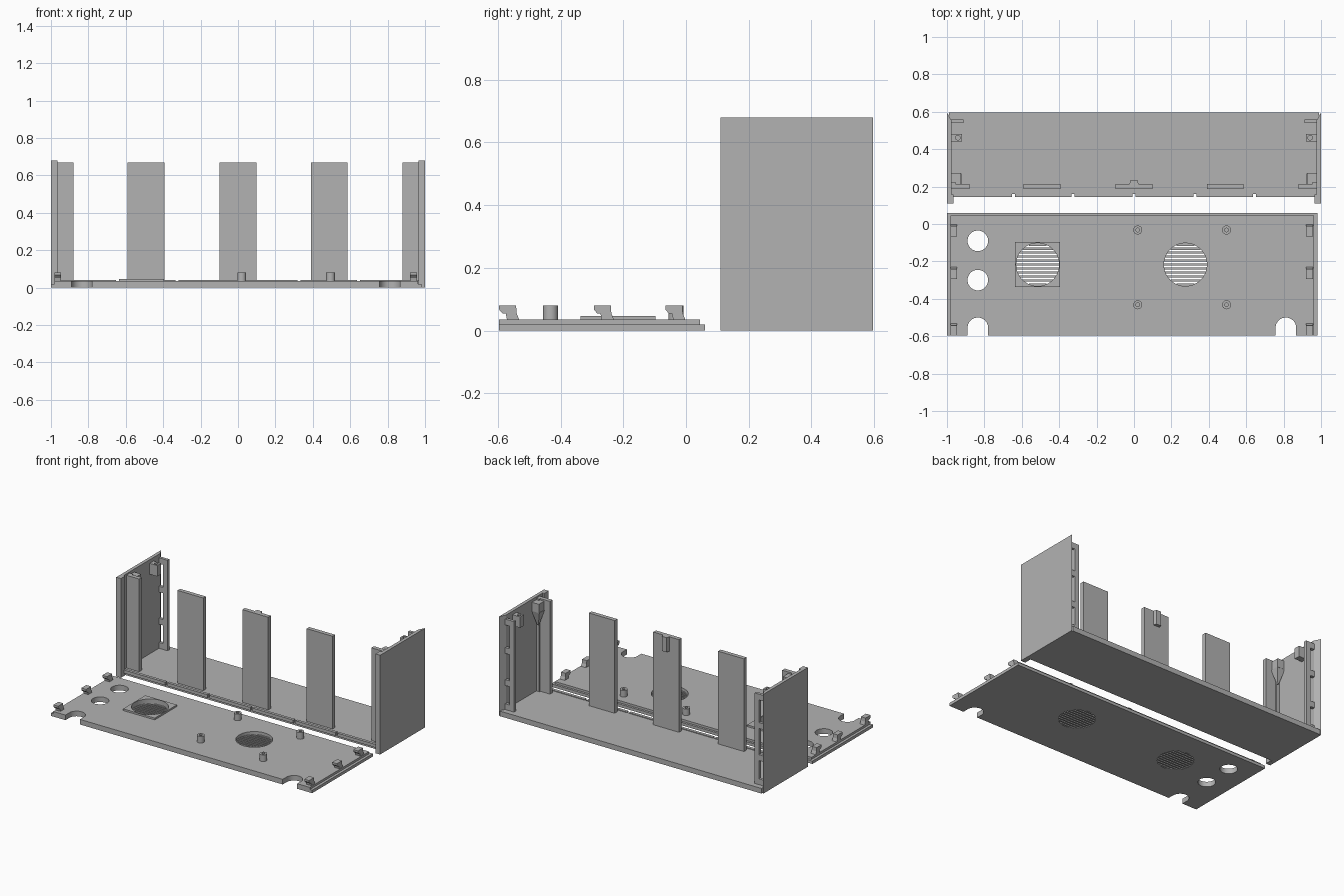
import bpy, bmesh, math
from mathutils import Matrix

cube = bpy.data.objects.get("Cube")
if cube:
    bpy.data.objects.remove(cube, do_unlink=True)

grey = bpy.data.materials.new("plain_grey")
grey.use_nodes = True
GREY = (0.45, 0.45, 0.45, 1)
grey.diffuse_color = GREY
grey.node_tree.nodes["Principled BSDF"].inputs["Base Color"].default_value = GREY


def finish(name, bm):
    bmesh.ops.recalc_face_normals(bm, faces=bm.faces)
    me = bpy.data.meshes.new(name)
    bm.to_mesh(me)
    bm.free()
    me.materials.append(grey)
    ob = bpy.data.objects.new(name, me)
    bpy.context.collection.objects.link(ob)
    return ob


def add_box(bm, x0, x1, y0, y1, z0, z1):
    m = Matrix.Translation(((x0 + x1) / 2, (y0 + y1) / 2, (z0 + z1) / 2))
    m = m @ Matrix.Diagonal((x1 - x0, y1 - y0, z1 - z0, 1))
    bmesh.ops.create_cube(bm, size=1, matrix=m)


def box(name, *dims):
    bm = bmesh.new()
    add_box(bm, *dims)
    return finish(name, bm)


def cylinder(name, x, y, r, z0, z1, sides=40):
    bm = bmesh.new()
    bmesh.ops.create_cone(bm, cap_ends=True, segments=sides, radius1=r, radius2=r,
                          depth=z1 - z0, matrix=Matrix.Translation((x, y, (z0 + z1) / 2)))
    return finish(name, bm)


def prism(name, points, vec):
    """Extrude a closed outline of 3D points along vec."""
    bm = bmesh.new()
    face = bm.faces.new([bm.verts.new(p) for p in points])
    ext = bmesh.ops.extrude_face_region(bm, geom=[face])
    verts = [v for v in ext["geom"] if isinstance(v, bmesh.types.BMVert)]
    bmesh.ops.translate(bm, verts=verts, vec=vec)
    return finish(name, bm)


def cut(target, cutters):
    bpy.context.view_layer.objects.active = target
    for c in cutters:
        mod = target.modifiers.new("cut", 'BOOLEAN')
        mod.operation = 'DIFFERENCE'
        mod.solver = 'EXACT'
        mod.object = c
        bpy.ops.object.modifier_apply(modifier=mod.name)


def smooth(ob):
    bpy.ops.object.select_all(action='DESELECT')
    ob.select_set(True)
    bpy.context.view_layer.objects.active = ob
    bpy.ops.object.shade_smooth_by_angle(angle=math.radians(30))


# Flat panel with a stepped lip and raised square frame
panel = box("panel_base", -1, 0.98, -0.597, 0.06, 0, 0.02)
panel_step = box("panel_step", -0.982, 0.962, -0.597, 0.045, 0.018, 0.035)
frame = box("grille_frame", -0.635, -0.395, -0.337, -0.097, 0.03, 0.047)

# Cutters for round holes, edge notches and grille openings
GRILLES = [(-0.515, -0.217), (0.275, -0.217)]
R = 0.115
cutters = [cylinder("hole_cutter", -0.835, y, 0.055, -0.1, 0.2) for y in (-0.09, -0.30)]
cutters += [cylinder("grille_cutter", x, y, R, -0.1, 0.2) for x, y in GRILLES]
for x in (-0.835, 0.812):
    cutters.append(cylinder("notch_cutter", x, -0.555, 0.055, -0.1, 0.2))
    cutters.append(box("notch_cutter", x - 0.055, x + 0.055, -0.7, -0.555, -0.1, 0.2))
cut(panel, cutters)
cut(panel_step, cutters)
cut(frame, cutters[2:3])
for c in cutters:
    bpy.data.objects.remove(c, do_unlink=True)
for ob in (panel, panel_step, frame):
    smooth(ob)

# Grille slats, each trimmed to the circle
for gx, gy in GRILLES:
    bm = bmesh.new()
    for i in range(-5, 6):
        dy = i * 0.0212
        half = math.sqrt(R * R - dy * dy) + 0.003
        add_box(bm, gx - half, gx + half, gy + dy - 0.0055, gy + dy + 0.0055, 0, 0.015)
    finish("grille_slats", bm)

# Hollow screw bosses
for x in (0.02, 0.495):
    for y in (-0.032, -0.432):
        boss = cylinder("screw_boss", x, y, 0.024, 0.03, 0.08, 24)
        bore = cylinder("bore_cutter", x, y, 0.01, 0.036, 0.2, 24)
        cut(boss, [bore])
        bpy.data.objects.remove(bore, do_unlink=True)
        smooth(boss)

# Snap hooks along both short edges of the panel
HOOK = [(0, 0.03), (-0.01, 0.055), (-0.012, 0.08), (-0.066, 0.08),
        (-0.066, 0.067), (-0.055, 0.055), (-0.045, 0.055), (-0.04, 0.03)]
for x in (-0.982, 0.92):
    for y in (0, -0.228, -0.53):
        prism("snap_hook", [(x, y + dy, z) for dy, z in HOOK], (0.036, 0, 0))

# Case floor and segmented front lip
box("case_floor", -0.99, 0.99, 0.16, 0.597, 0, 0.035)
edges = [-0.99, -0.645, -0.325, 0, 0.325, 0.645, 0.99]
for a, b in zip(edges, edges[1:]):
    box("floor_lip", a + 0.008, b - 0.008, 0.145, 0.165, 0.018, 0.04)

# Upright tongues, the middle one with a catch behind
for x in (-0.492, 0, 0.488):
    box("upright_tongue", x - 0.098, x + 0.098, 0.187, 0.215, 0.03, 0.67)
prism("tongue_catch", [(-0.025, 0.21, 0.67), (0.025, 0.21, 0.67),
                       (0.018, 0.236, 0.67), (-0.018, 0.236, 0.67)], (0, 0, -0.1))

# Side walls with their fittings, mirrored left and right
WALL = [(1, 0.11), (0.965, 0.11), (0.965, 0.157), (0.977, 0.157), (0.977, 0.555), (1, 0.597)]
for s in (-1, 1):
    def side_box(name, x0, x1, *rest):
        a, b = sorted((s * x0, s * x1))
        return box(name, a, b, *rest)

    prism("side_wall", [(s * x, y, 0) for x, y in WALL], (0, 0, 0.68))
    side_box("corner_tongue", 0.88, 0.98, 0.187, 0.215, 0.03, 0.67)
    side_box("corner_rib", 0.955, 0.98, 0.21, 0.225, 0.03, 0.67)
    # rear rail held off the wall by small bridges
    side_box("rear_rail", 0.912, 0.945, 0.54, 0.56, 0.03, 0.655)
    for z in (0.035, 0.2, 0.42, 0.615):
        side_box("rail_bridge", 0.94, 0.98, 0.54, 0.56, z, z + 0.04)
    # screw block near the top, with a bored hole
    block = side_box("screw_block", 0.92, 0.98, 0.44, 0.482, 0.58, 0.655)
    bore = cylinder("bore_cutter", s * 0.942, 0.461, 0.012, 0.6, 0.8, 20)
    cut(block, [bore])
    bpy.data.objects.remove(bore, do_unlink=True)
    # tapered corner boss
    side_box("corner_boss", 0.925, 0.98, 0.21, 0.272, 0.6, 0.66)
    bm = bmesh.new()
    bmesh.ops.create_cone(bm, cap_ends=True, segments=4, radius1=0.006, radius2=0.042, depth=0.1,
                          matrix=Matrix.Translation((s * 0.952, 0.241, 0.55))
                          @ Matrix.Rotation(math.pi / 4, 4, 'Z'))
    finish("corner_boss_taper", bm)
